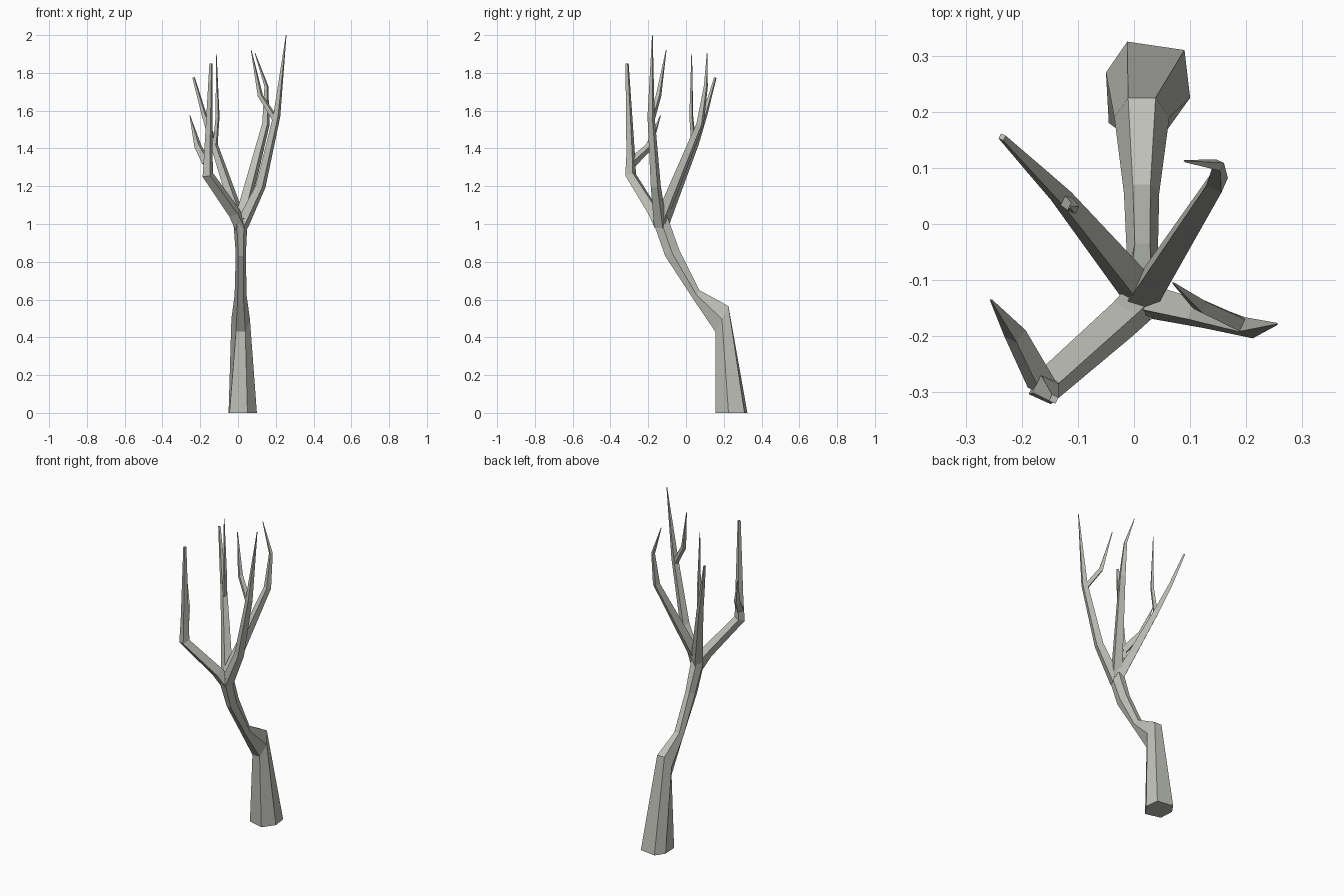
import bpy, bmesh, math
from mathutils import Vector

if "Cube" in bpy.data.objects:
    bpy.data.objects.remove(bpy.data.objects["Cube"])

bark = bpy.data.materials.new("grey_bark")
bark.diffuse_color = (0.52, 0.53, 0.48, 1)
bark.use_nodes = True
bark.node_tree.nodes["Principled BSDF"].inputs["Base Color"].default_value = bark.diffuse_color


def skin(name, rings):
    """Join equal-sized rings of points into a closed flat-shaded tube."""
    bm = bmesh.new()
    loops = [[bm.verts.new(p) for p in ring] for ring in rings]
    n = len(loops[0])
    for a, b in zip(loops, loops[1:]):
        for i in range(n):
            j = (i + 1) % n
            bm.faces.new((a[i], a[j], b[j], b[i]))
    bm.faces.new(loops[0][::-1])
    bm.faces.new(loops[-1])
    bmesh.ops.recalc_face_normals(bm, faces=bm.faces)
    mesh = bpy.data.meshes.new(name)
    bm.to_mesh(mesh)
    bm.free()
    mesh.materials.append(bark)
    bpy.context.collection.objects.link(bpy.data.objects.new(name, mesh))


def trunk_ring(yf, zf, yb, zb, x0, x1):
    """Six-sided ring given by its front edge, back edge and x range."""
    ring = []
    for i in range(6):
        a = math.radians(60 * i)
        s = 0.5 + 0.5 * math.sin(a) / math.sin(math.radians(60))
        ring.append(((x0 + x1) / 2 + (x1 - x0) / 2 * math.cos(a),
                     yf + (yb - yf) * s, zf + (zb - zf) * s))
    return ring


def branch(name, points):
    """Four-sided tapering limb along (x, y, z, radius) points."""
    pos = [Vector(p[:3]) for p in points]
    rings = []
    for i, p in enumerate(pos):
        t = Vector()
        if i > 0:
            t += (p - pos[i - 1]).normalized()
        if i < len(pos) - 1:
            t += (pos[i + 1] - p).normalized()
        t.normalize()
        u = (Vector((0, 1, 0)) - t * t.y).normalized()
        v = t.cross(u)
        rings.append([p + points[i][3] * (u * math.cos(a) + v * math.sin(a))
                      for a in (math.radians(20 + 90 * k) for k in range(4))])
    skin(name, rings)


# Crooked trunk on an uneven six-sided foot
foot = [(x, y, 0) for x, y in ((0.10, 0.225), (0.09, 0.31), (-0.012, 0.325),
                               (-0.05, 0.27), (-0.045, 0.18), (0.05, 0.155))]
skin("trunk", [foot] + [trunk_ring(*r) for r in (
    (0.155, 0.43, 0.225, 0.565, -0.035, 0.063),
    (0.04, 0.60, 0.07, 0.65, -0.018, 0.045),
    (-0.11, 0.83, -0.035, 0.86, -0.012, 0.042),
    (-0.17, 1.00, -0.095, 1.03, -0.025, 0.05))])

# Main limbs
branch("front_left_limb", [(0.015, -0.135, 0.99, 0.038), (-0.02, -0.17, 1.06, 0.035),
                           (-0.16, -0.293, 1.26, 0.031), (-0.157, -0.293, 1.37, 0.024),
                           (-0.143, -0.312, 1.85, 0.009)])
branch("back_left_limb", [(0.015, -0.125, 1.0, 0.036), (-0.13, 0.05, 1.43, 0.02),
                          (-0.18, 0.10, 1.58, 0.014), (-0.235, 0.155, 1.775, 0.007)])
branch("back_right_limb", [(0.015, -0.135, 1.02, 0.036), (0.148, 0.075, 1.53, 0.021),
                           (0.15, 0.105, 1.73, 0.011), (0.09, 0.112, 1.905, 0.002)])
branch("right_limb", [(0.02, -0.135, 0.99, 0.036), (0.12, -0.16, 1.2, 0.028),
                      (0.205, -0.185, 1.57, 0.02), (0.255, -0.178, 2.0, 0.002)])

# Side twigs
branch("front_left_twig", [(-0.165, -0.285, 1.325, 0.026), (-0.212, -0.195, 1.41, 0.02),
                           (-0.255, -0.135, 1.575, 0.002)])
branch("back_left_twig", [(-0.122, 0.042, 1.40, 0.014), (-0.108, 0.028, 1.57, 0.011),
                          (-0.115, 0.03, 1.9, 0.002)])
branch("right_twig", [(0.20, -0.183, 1.55, 0.017), (0.118, -0.145, 1.68, 0.015),
                      (0.07, -0.105, 1.92, 0.002)])
